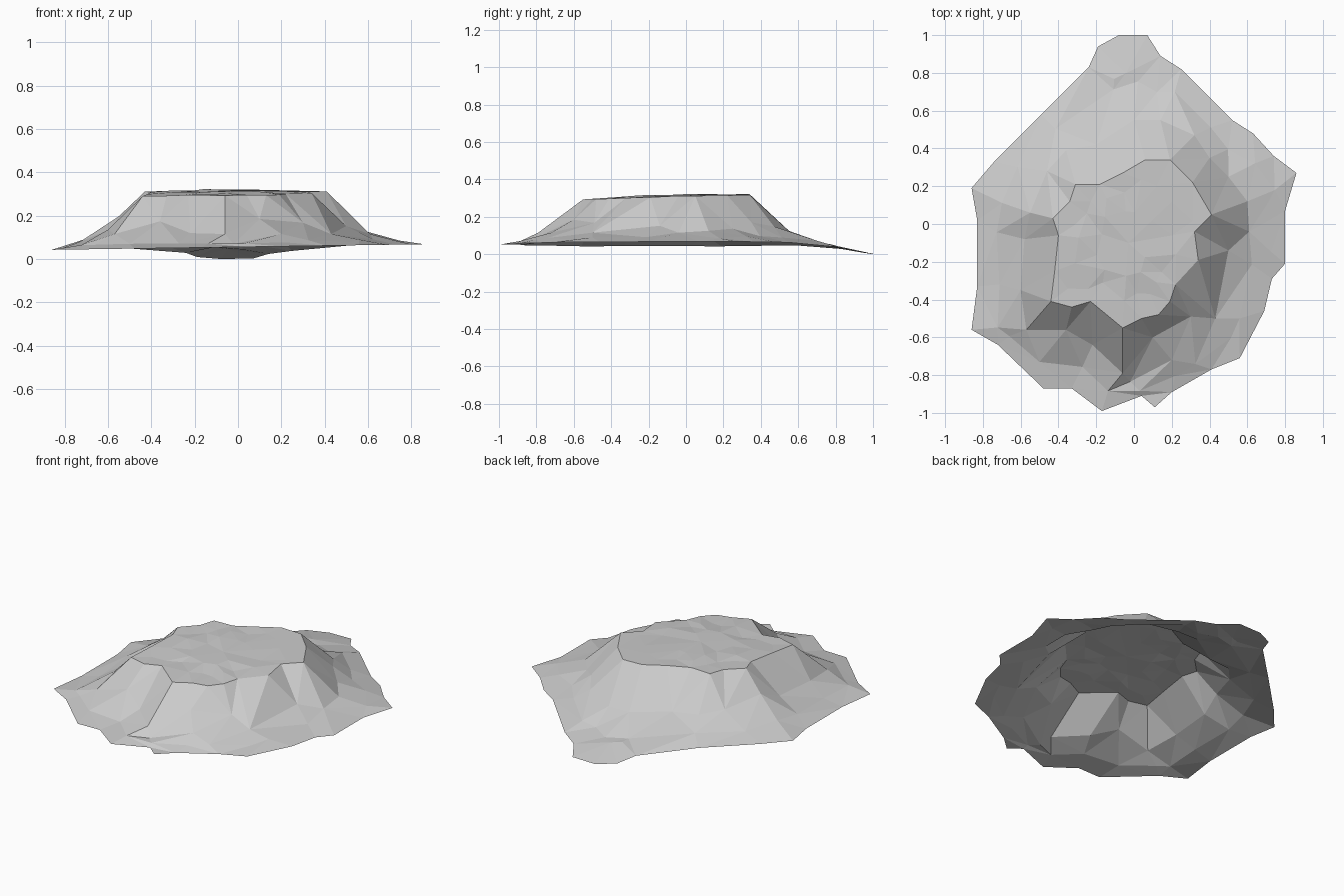
import bpy
import random
from mathutils import Vector
from mathutils.geometry import delaunay_2d_cdt

random.seed(4)
default_cube = bpy.data.objects.get("Cube")
if default_cube:
    bpy.data.objects.remove(default_cube, do_unlink=True)

# Break lines of the terrain, clockwise from the back
OUTLINE = [(.07, 1), (.14, .89), (.25, .82), (.52, .55), (.63, .48), (.74, .36),
           (.86, .27), (.8, .07), (.8, -.21), (.73, -.29), (.69, -.46), (.56, -.71),
           (.41, -.77), (.2, -.89), (.11, -.97), (.04, -.91), (-.17, -.99),
           (-.33, -.87), (-.48, -.87), (-.72, -.64), (-.86, -.56), (-.83, -.33),
           (-.83, .02), (-.86, .19), (-.74, .33), (-.49, .58), (-.24, .83),
           (-.19, .94), (-.08, 1)]
RIM = [(.06, .34), (.19, .34), (.31, .22), (.41, .05), (.32, -.04), (.34, -.19),
       (.22, -.32), (.19, -.41), (.13, -.48), (.04, -.5), (-.06, -.55),
       (-.23, -.41), (-.33, -.44), (-.44, -.41), (-.42, -.25), (-.4, -.06),
       (-.43, .03), (-.34, .12), (-.31, .21), (-.18, .21), (-.06, .27)]
FOOT = [(0, .55), (.14, .55), (.32, .47), (.4, .35), (.5, .25), (.6, .12),
        (.61, -.04), (.5, -.14), (.43, -.5), (.3, -.49), (.2, -.72), (.1, -.6),
        (-.06, -.79), (-.22, -.64), (-.36, -.56), (-.57, -.56), (-.6, -.35),
        (-.58, -.08), (-.55, .06), (-.46, .28), (-.36, .39), (-.2, .42)]

outline, rim, foot = ([Vector(p) for p in line] for line in (OUTLINE, RIM, FOOT))


def jitter(amount):
    return random.uniform(-amount, amount)


def nearest(p, line):
    return min(line, key=lambda q: (q - p).length)


# Height rules for each zone
def plateau_z(p):
    return .322 - .05 * max(0, -p.y) - .025 * abs(p.x)


def foot_z(p):
    return max(.115, plateau_z(p) - .9 * (nearest(p, rim) - p).length)


def edge_z(p):
    return .055 + .015 * p.x - .18 * max(0, p.y - .7)


points, heights, edges = [], [], []


def add_point(p, z):
    points.append(p)
    heights.append(z)


def add_loop(line, height):
    start, count = len(points), len(line)
    for i, p in enumerate(line):
        add_point(p, height(p))
        edges.append((start + i, start + (i + 1) % count))


add_loop(outline, edge_z)
add_loop(rim, plateau_z)
add_loop(foot, foot_z)

# Uneven apron between the cliff foot and the outer edge
for p in outline:
    base = nearest(p, foot)
    mid = p.lerp(base, .5) + Vector((jitter(.025), jitter(.025)))
    add_point(mid, edge_z(p) * .65 + foot_z(base) * .35 + jitter(.008))

# Slightly bumpy plateau top
centre = Vector((-.03, -.1))
for scale, step in ((.72, 1), (.4, 2)):
    for p in rim[::step]:
        q = centre.lerp(p, scale + jitter(.06))
        add_point(q, plateau_z(q) + jitter(.006))
add_point(centre, plateau_z(centre))

# Triangulate and lift into relief
flat, _, faces, origins, _, _ = delaunay_2d_cdt(points, edges, [], 1, .0001)
lift = [heights[o[0]] if o else foot_z(p) for p, o in zip(flat, origins)]
ground = min(lift)
mesh = bpy.data.meshes.new("rock_plateau")
mesh.from_pydata([(p.x, p.y, z - ground) for p, z in zip(flat, lift)], [], faces)
mesh.update()

plateau = bpy.data.objects.new("rock_plateau", mesh)
bpy.context.collection.objects.link(plateau)

# Plain stone colour
stone = bpy.data.materials.new("light_grey_stone")
stone.use_nodes = True
colour = (.6, .6, .6, 1)
stone.diffuse_color = colour
stone.node_tree.nodes["Principled BSDF"].inputs["Base Color"].default_value = colour
mesh.materials.append(stone)
